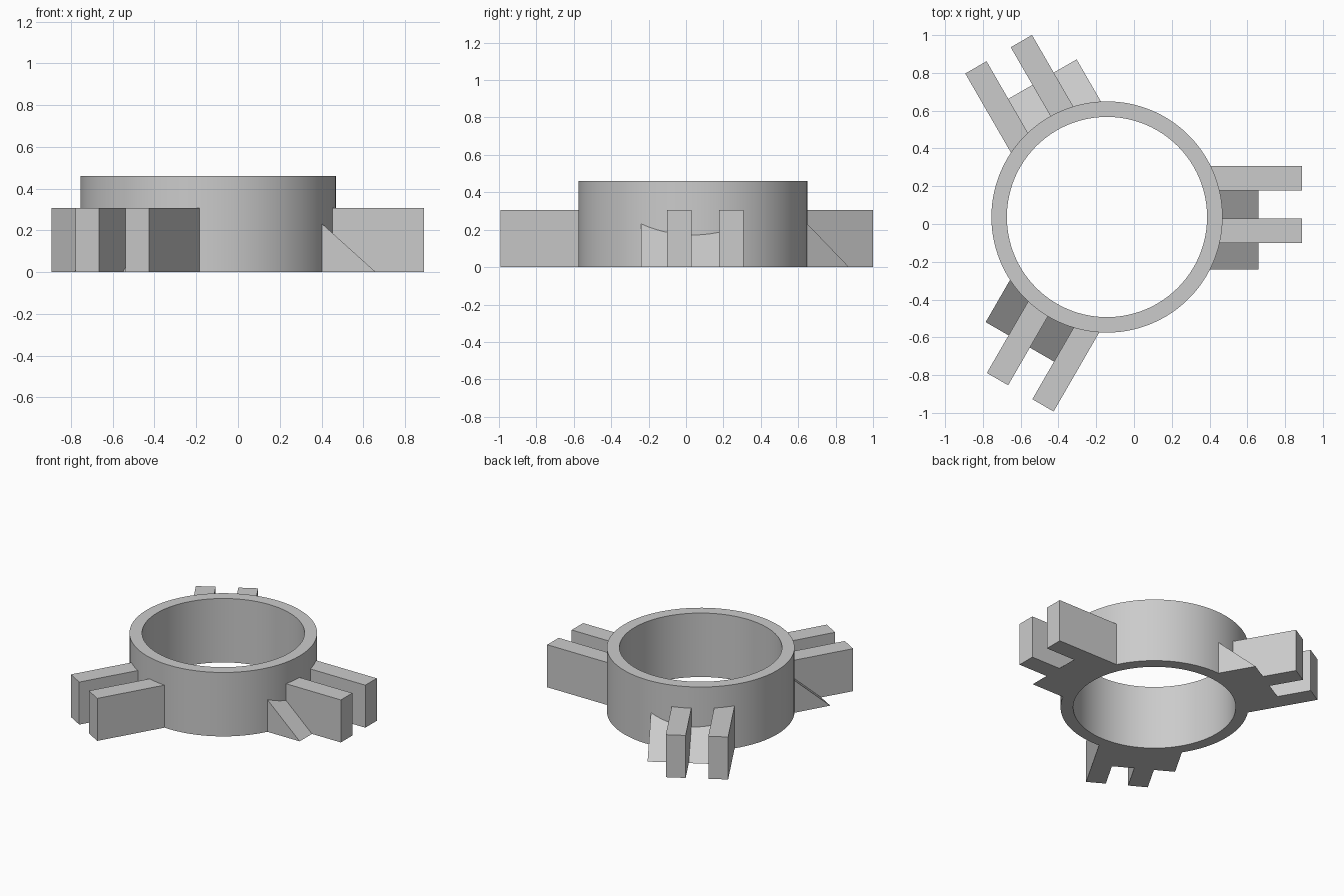
import bpy, bmesh, math
from mathutils import Matrix, Vector

cube = bpy.data.objects.get("Cube")
if cube:
    bpy.data.objects.remove(cube, do_unlink=True)

CENTRE = Vector((-0.143, 0.037, 0))
OUTER, INNER, HEIGHT = 0.612, 0.53, 0.46
SEGMENTS = 128

grey = bpy.data.materials.new("plain grey")
grey.use_nodes = True
colour = (0.6, 0.6, 0.6, 1)
grey.diffuse_color = colour
grey.node_tree.nodes["Principled BSDF"].inputs["Base Color"].default_value = colour


def finish(name, bm, matrix):
    bmesh.ops.recalc_face_normals(bm, faces=bm.faces)
    mesh = bpy.data.meshes.new(name)
    bm.to_mesh(mesh)
    bm.free()
    mesh.materials.append(grey)
    obj = bpy.data.objects.new(name, mesh)
    obj.matrix_world = matrix
    bpy.context.collection.objects.link(obj)
    return obj


# Ring: a rectangular wall section joined around the axis
def make_ring():
    bm = bmesh.new()
    section = [(INNER, 0), (OUTER, 0), (OUTER, HEIGHT), (INNER, HEIGHT)]
    loops = []
    for i in range(SEGMENTS):
        a = math.tau * i / SEGMENTS
        loops.append([bm.verts.new((r * math.cos(a), r * math.sin(a), z))
                      for r, z in section])
    for i, here in enumerate(loops):
        there = loops[(i + 1) % SEGMENTS]
        for k in range(4):
            n = (k + 1) % 4
            bm.faces.new((here[k], here[n], there[n], there[k]))
    ring = finish("ring", bm, Matrix.Translation(CENTRE))
    bpy.context.view_layer.objects.active = ring
    ring.select_set(True)
    bpy.ops.object.shade_smooth_by_angle(angle=math.radians(30))
    ring.select_set(False)


# Block whose inner end follows the ring and whose top follows a height rule
def make_block(name, y0, y1, reach, height, angle, steps=8):
    bm = bmesh.new()
    embed = OUTER - 0.006
    plan = [(reach, y0), (reach, y1)]
    for i in range(steps + 1):
        y = y1 + (y0 - y1) * i / steps
        plan.append((math.sqrt(embed ** 2 - y ** 2), y))
    low = [bm.verts.new((x, y, 0)) for x, y in plan]
    high = [v if height(v.co.x) < 0.001 else
            bm.verts.new((v.co.x, v.co.y, height(v.co.x))) for v in low]
    bm.faces.new(low)
    bm.faces.new(high)
    for i in range(len(plan)):
        j = (i + 1) % len(plan)
        corners = list(dict.fromkeys((low[i], low[j], high[j], high[i])))
        if len(corners) > 2:
            bm.faces.new(corners)
    finish(name, bm, Matrix.Translation(CENTRE) @ Matrix.Rotation(angle, 4, "Z"))


PLATE_REACH, WEDGE_REACH = 1.033, 0.803


def plate_top(x):
    return 0.306


def wedge_top(x):
    return 0.9 * (WEDGE_REACH - x)


make_ring()

# Three brackets, each with two upright plates and two sloped wedges
for i, side in enumerate(("left", "back", "front")):
    angle = math.tau * i / 3
    make_block(side + "_outer_plate", 0.14, 0.27, PLATE_REACH, plate_top, angle)
    make_block(side + "_inner_plate", -0.138, -0.008, PLATE_REACH, plate_top, angle)
    make_block(side + "_middle_wedge", -0.008, 0.14, WEDGE_REACH, wedge_top, angle)
    make_block(side + "_end_wedge", -0.278, -0.138, WEDGE_REACH, wedge_top, angle)
